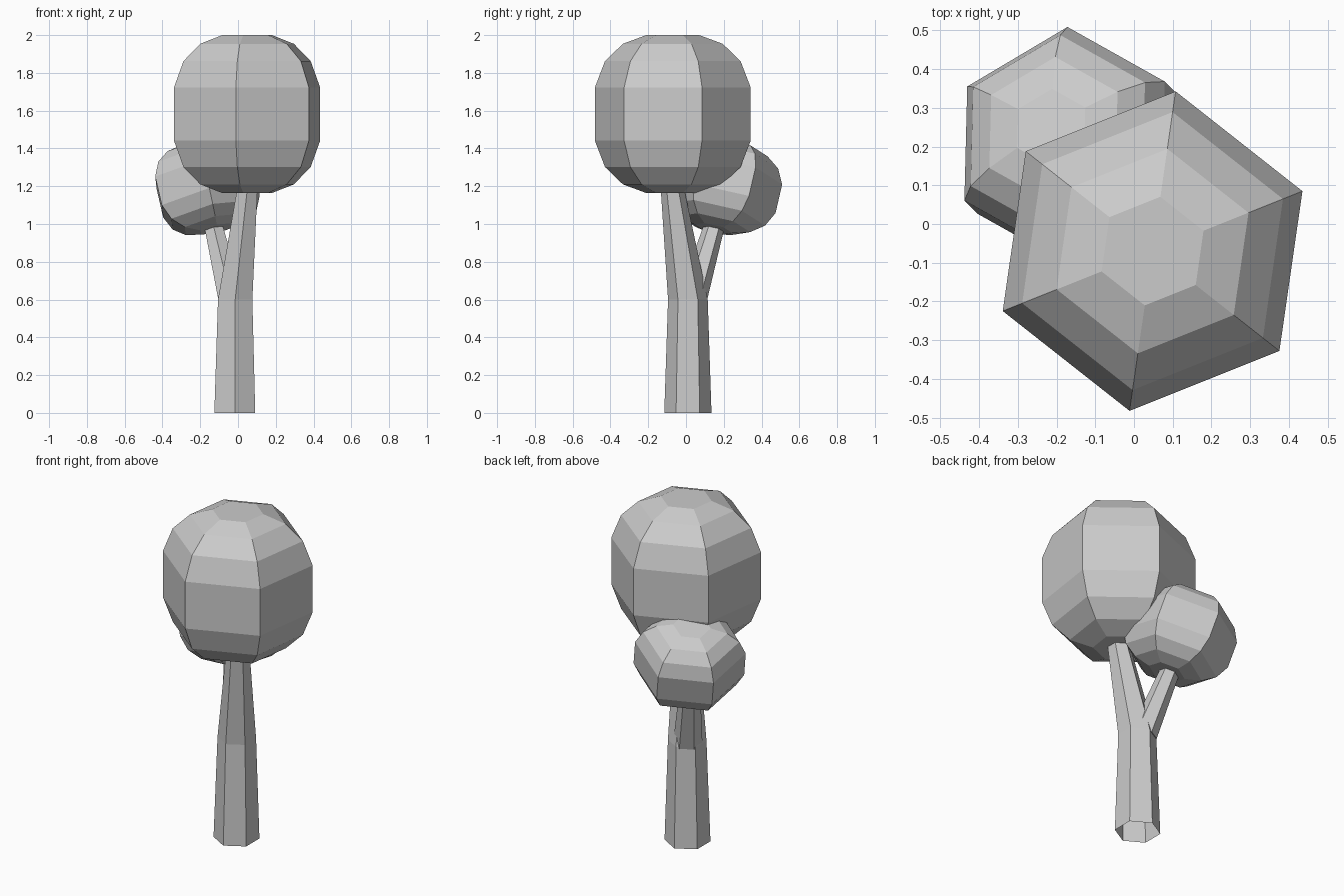
import bpy, bmesh
from math import cos, sin, radians, pi
from mathutils import Vector, Matrix

if "Cube" in bpy.data.objects:
    bpy.data.objects.remove(bpy.data.objects["Cube"])

SIDES = 6


def loft(name, rings, phase, cap_bottom=True, matrix=Matrix()):
    """Six-sided loft through rings given as (x, y, z, radius)."""
    bm = bmesh.new()
    loops = []
    for x, y, z, r in rings:
        angles = [radians(phase) + 2 * pi * i / SIDES for i in range(SIDES)]
        loops.append([bm.verts.new((x + r * cos(a), y + r * sin(a), z)) for a in angles])
    for low, high in zip(loops, loops[1:]):
        for i in range(SIDES):
            j = (i + 1) % SIDES
            bm.faces.new((low[i], low[j], high[j], high[i]))
    bm.faces.new(loops[-1])
    if cap_bottom:
        bm.faces.new(loops[0][::-1])
    bm.transform(matrix)
    mesh = bpy.data.meshes.new(name)
    bm.to_mesh(mesh)
    bm.free()
    obj = bpy.data.objects.new(name, mesh)
    bpy.context.collection.objects.link(obj)
    return obj


def crown(name, centre, radius, half_height, phase, axis=(0, 0, 1)):
    """Rounded six-sided leaf ball, its axis tilted along the given direction."""
    half = [(0.335, 0.34), (0.67, 0.87), (0.89, 0.64), (1.0, 0.34)]
    half[0] = (0.335, 1.0)
    profile = [(-h, r) for h, r in reversed(half)] + half
    rings = [(0, 0, h * half_height, r * radius) for h, r in profile]
    tilt = Vector((0, 0, 1)).rotation_difference(Vector(axis)).to_matrix().to_4x4()
    return loft(name, rings, phase, matrix=Matrix.Translation(centre) @ tilt)


# trunk bending into the main stem, open underneath
loft("trunk", [(-0.017, 0.01, 0, 0.125), (-0.015, 0.01, 0.6, 0.105),
               (0.048, -0.07, 1.175, 0.063)], 30, cap_bottom=False)

# side branch growing out of the fork
loft("branch", [(-0.033, 0.03, 0.59, 0.08), (-0.137, 0.158, 1.02, 0.055)], 30)

# leaf crowns
crown("main_crown", (0.048, -0.07, 1.582), 0.417, 0.418, 21.8)
crown("small_crown", (-0.162, 0.197, 1.2), 0.302, 0.237, 30, axis=(-0.23, 0.23, 1))
